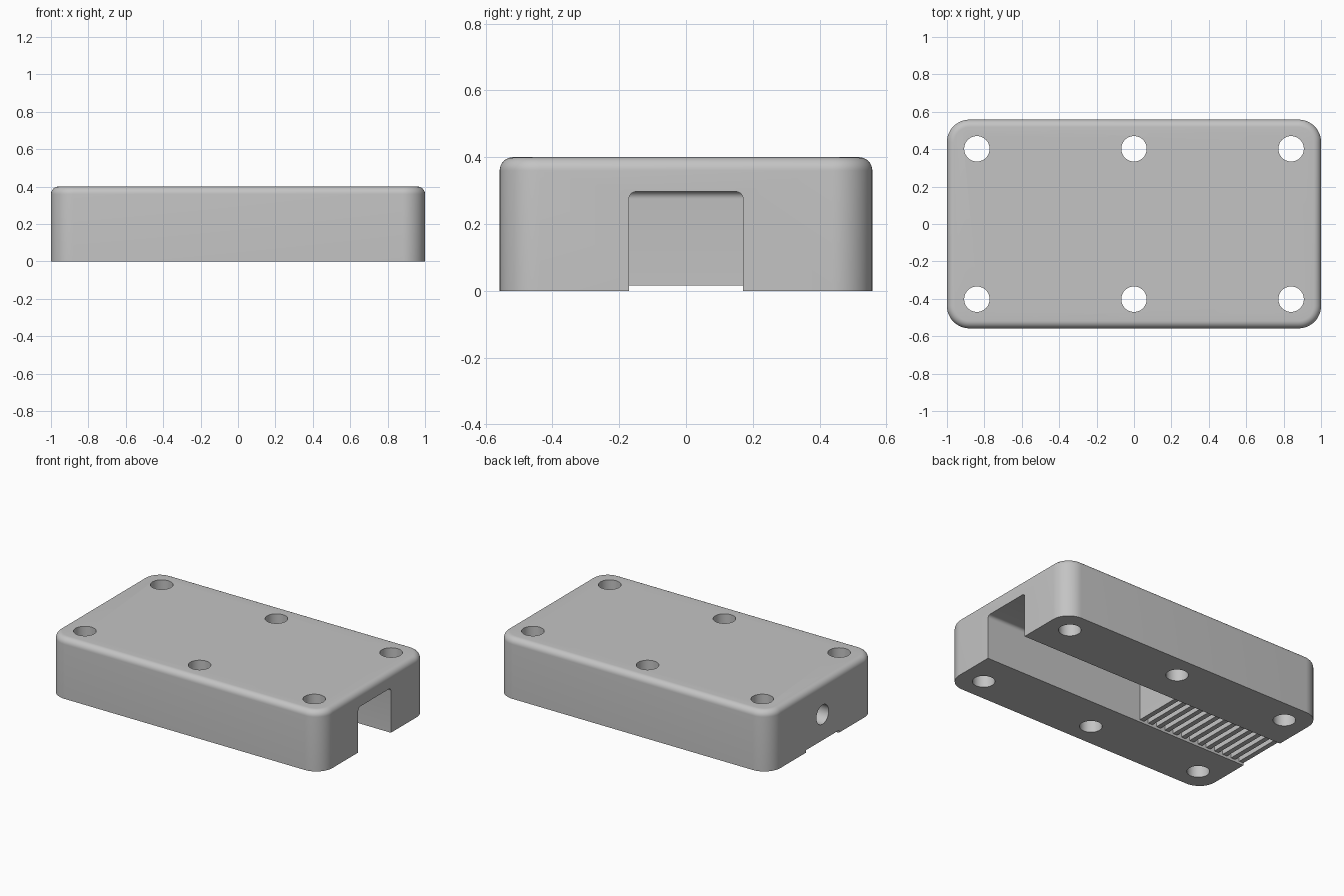
import bpy, bmesh, math
from mathutils import Vector, Matrix

cube = bpy.data.objects.get("Cube")
if cube:
    bpy.data.objects.remove(cube, do_unlink=True)

LENGTH, WIDTH, HEIGHT = 2.0, 1.116, 0.4
CHANNEL_W, CHANNEL_H, CHANNEL_END = 0.342, 0.297, -0.19
RECESS = 0.016                       # small clearance under the grip teeth
GROOVES, GROOVE_DEPTH = 12, 0.03

grey = bpy.data.materials.new("grey plastic")
grey.use_nodes = True
colour = (0.55, 0.55, 0.55, 1)
grey.diffuse_color = colour
grey.node_tree.nodes["Principled BSDF"].inputs["Base Color"].default_value = colour


def to_object(name, bm):
    bmesh.ops.recalc_face_normals(bm, faces=bm.faces)
    mesh = bpy.data.meshes.new(name)
    bm.to_mesh(mesh)
    bm.free()
    mesh.materials.append(grey)
    obj = bpy.data.objects.new(name, mesh)
    bpy.context.collection.objects.link(obj)
    return obj


def extrude_profile(points, vector):
    bm = bmesh.new()
    face = bm.faces.new([bm.verts.new(p) for p in points])
    result = bmesh.ops.extrude_face_region(bm, geom=[face], use_keep_orig=True)
    moved = [v for v in result["geom"] if isinstance(v, bmesh.types.BMVert)]
    bmesh.ops.translate(bm, verts=moved, vec=vector)
    return bm


def round_edges(bm, test, radius, segments):
    edges = [e for e in bm.edges if test(e)]
    bmesh.ops.bevel(bm, geom=edges, offset=radius, segments=segments,
                    profile=0.5, affect='EDGES')


def cylinder(name, radius, depth, matrix):
    bm = bmesh.new()
    bmesh.ops.create_cone(bm, cap_ends=True, segments=48, radius1=radius,
                          radius2=radius, depth=depth, matrix=matrix)
    return to_object(name, bm)


# Housing block with round corners and a rounded top rim
x, y = LENGTH / 2, WIDTH / 2
bm = extrude_profile([(-x, -y, 0), (x, -y, 0), (x, y, 0), (-x, y, 0)],
                     Vector((0, 0, HEIGHT)))
round_edges(bm, lambda e: abs(e.verts[0].co.z - e.verts[1].co.z) > 0.1, 0.12, 12)
round_edges(bm, lambda e: all(v.co.z > HEIGHT - 0.001 for v in e.verts), 0.04, 8)
housing = to_object("housing", bm)

# Channel cutter: side profile with the open channel and the toothed grip
profile = [(1.1, -0.1), (1.1, CHANNEL_H), (CHANNEL_END, CHANNEL_H), (CHANNEL_END, RECESS)]
pitch = (1 + CHANNEL_END) / (GROOVES + 0.5)
for i in range(GROOVES):
    start = CHANNEL_END - pitch * (i + 0.5)
    end = start - pitch * 0.5
    profile += [(start, RECESS), (start, RECESS + GROOVE_DEPTH),
                (end, RECESS + GROOVE_DEPTH), (end, RECESS)]
profile += [(-1.1, RECESS), (-1.1, -0.1)]
bm = extrude_profile([(px, -CHANNEL_W / 2, pz) for px, pz in profile],
                     Vector((0, CHANNEL_W, 0)))
round_edges(bm, lambda e: all(v.co.z > CHANNEL_H - 0.001 for v in e.verts), 0.022, 6)
cutters = [to_object("channel_cutter", bm)]

# Cable hole through the closed end
cutters.append(cylinder("cable_hole_cutter", 0.064, 1.0,
                        Matrix.Translation((-0.7, 0, 0.186)) @ Matrix.Rotation(math.pi / 2, 4, 'Y')))

# Six vertical screw holes
for hx in (-0.84, 0, 0.84):
    for hy in (-0.402, 0.402):
        cutters.append(cylinder("screw_hole_cutter", 0.068, 1.0,
                                Matrix.Translation((hx, hy, 0.2))))

# Cut everything out and bake the result
for cutter in cutters:
    cutter.hide_render = True
    mod = housing.modifiers.new(cutter.name, 'BOOLEAN')
    mod.operation = 'DIFFERENCE'
    mod.solver = 'EXACT'
    mod.object = cutter
bpy.context.view_layer.update()
evaluated = housing.evaluated_get(bpy.context.evaluated_depsgraph_get())
baked = bpy.data.meshes.new_from_object(evaluated)
housing.modifiers.clear()
housing.data = baked
for cutter in cutters:
    bpy.data.objects.remove(cutter, do_unlink=True)

# Smooth rounded surfaces, crisp edges
bpy.ops.object.select_all(action='DESELECT')
housing.select_set(True)
bpy.context.view_layer.objects.active = housing
bpy.ops.object.shade_smooth_by_angle(angle=math.radians(30))
